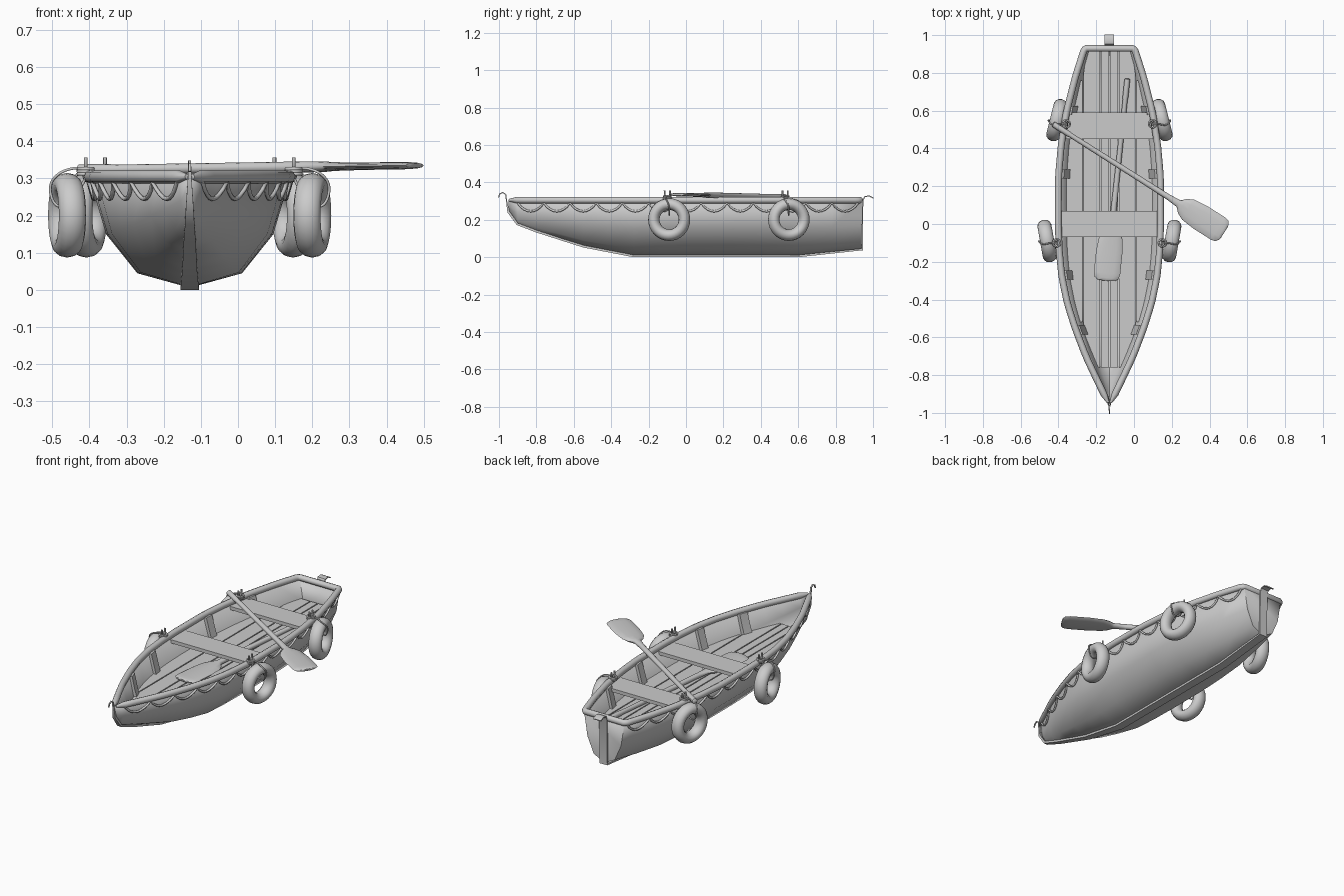
import bpy, bmesh, math
from mathutils import Vector, Matrix

if "Cube" in bpy.data.objects:
    bpy.data.objects.remove(bpy.data.objects["Cube"])

CX, TOP, FLOOR = -0.13, 0.305, 0.19
# hull stations: y, half width at the rail, keel height
ST = [(-.95, .004, .25), (-.9, .03, .18), (-.8, .078, .138), (-.7, .125, .105), (-.55, .182, .058), (-.42, .223, .032),
      (-.28, .252, .008), (-.14, .266, .006), (0, .271, .006), (.25, .27, .006), (.42, .255, .006),
      (.6, .226, .008), (.78, .18, .024), (.937, .13, .043)]


def lerp(table, t):
    for a, b in zip(table, table[1:]):
        if t <= b[0]:
            break
    k = (t - a[0]) / (b[0] - a[0]) if b[0] != a[0] else 0
    k = min(1, max(0, k))
    return [p + (q - p) * k for p, q in zip(a, b)]


def section(y):
    _, w, zk = lerp(ST, y)
    h = TOP - zk
    return [(w * fx, zk + h * fz) for fx, fz in ((0, 0), (.52, .13), (.83, .48), (1, 1))]


def half_width(y, z):
    s = [(b, a) for a, b in section(y)]
    return 0 if z < s[0][0] else lerp(s, z)[1]


def loft(name, rings, closed=True, caps=(True, True), matrix=None):
    bm = bmesh.new()
    vs = [[bm.verts.new(p) for p in r] for r in rings]
    n = len(vs[0])
    for a, b in zip(vs, vs[1:]):
        for i in range(n if closed else n - 1):
            j = (i + 1) % n
            bm.faces.new((a[i], a[j], b[j], b[i]))
    for r, c in zip((vs[0], vs[-1]), caps):
        if c:
            bm.faces.new(r)
    bmesh.ops.recalc_face_normals(bm, faces=bm.faces)
    me = bpy.data.meshes.new(name)
    bm.to_mesh(me)
    bm.free()
    ob = bpy.data.objects.new(name, me)
    bpy.context.collection.objects.link(ob)
    if matrix:
        ob.matrix_world = matrix
    return ob


def tube(name, pts, r, cyclic=False, smooth=False, res=2):
    cu = bpy.data.curves.new(name, 'CURVE')
    cu.dimensions = '3D'
    cu.bevel_depth, cu.bevel_resolution, cu.use_fill_caps = r, res, True
    cu.resolution_u = 6
    sp = cu.splines.new('NURBS' if smooth else 'POLY')
    sp.points.add(len(pts) - 1)
    for p, co in zip(sp.points, pts):
        p.co = (*co, 1)
    sp.use_cyclic_u = cyclic
    if smooth:
        sp.order_u, sp.use_endpoint_u = 3, not cyclic
    ob = bpy.data.objects.new(name, cu)
    bpy.context.collection.objects.link(ob)
    return ob


# hull shell with transom
rings = []
for y, _, _ in ST:
    s = section(y)
    rings.append([(CX - x, y, z) for x, z in s[:0:-1]] + [(CX + x, y, z) for x, z in s])
hull = loft("hull", rings, closed=False, caps=(False, True))
cen = Vector((CX, 0, .3))
f = hull.data.polygons[len(hull.data.polygons) // 2]
if f.normal.dot(f.center - cen) < 0:
    hull.data.flip_normals()
m = hull.modifiers.new("thickness", 'SOLIDIFY')
m.thickness, m.offset = .008, -1

# gunwale rail, bow to stern and back
ys = [-.945 + i * .045 for i in range(42)] + [.915]
side = [(lerp(ST, y)[1], y) for y in ys] + [(.13, .925), (.122, .93)]
rail = [(CX + w, y, TOP) for w, y in side] + [(CX - w, y, TOP) for w, y in side[::-1]]
gunwale = tube("gunwale", rail, .018)
for i in (0, -1):
    gunwale.data.splines[0].points[i].radius = .4

# keel strip with curled bow and stern ends: y, z, half width
K = [(-1, .318, .003), (-.994, .336, .003), (-.98, .343, .004), (-.967, .335, .004), (-.962, .3, .005),
     (-.955, .24, .009), (-.905, .172, .013), (-.8, .132, .016), (-.55, .052, .02), (-.28, 0, .025),
     (.6, 0, .025), (.945, .037, .025), (.948, .3, .025), (.957, .321, .025), (.978, .325, .025), (1, .313, .025)]
rings = []
for i, (y, z, w) in enumerate(K):
    a, b = K[max(0, i - 1)], K[min(len(K) - 1, i + 1)]
    t = Vector((b[0] - a[0], b[1] - a[1])).normalized()
    d = .006 if i < 5 or i > 11 else .012
    iy, iz = y - t.y * d, z + t.x * d
    rings.append([(CX - w, y, z), (CX + w, y, z), (CX + w, iy, iz), (CX - w, iy, iz)])
loft("keel", rings)

# floor planks clipped to the hull
E = [-.26, -.14, -.048, 0, .048, .14, .26]
for n, (a, b) in enumerate(zip(E, E[1:])):
    rings = []
    for i in range(43):
        y = -.76 + i * .04
        h = half_width(y, FLOOR - .012) - .006
        x0, x1 = max(a + .003, -h), min(b - .003, h)
        if x1 - x0 > .003:
            rings.append([(CX + x0, y, FLOOR - .012), (CX + x1, y, FLOOR - .012),
                          (CX + x1, y, FLOOR), (CX + x0, y, FLOOR)])
    loft(f"floor_plank_{n}", rings)

# seats
for n, (y0, y1) in enumerate(((-.07, .07), (.45, .59))):
    rings = []
    for y in (y0, y1):
        h = half_width(y, .275) - .004
        rings.append([(CX - h, y, .27), (CX + h, y, .27), (CX + h, y, .29), (CX - h, y, .29)])
    loft(f"seat_{n}", rings)

for s in (-1, 1):
    tag = "left" if s < 0 else "right"
    # inner ribs
    for n, yc in enumerate((-.56, -.27, .265, .6)):
        rings = []
        for y in (yc - .024, yc + .024):
            zs = (.17, .235, .3)
            o = [half_width(y, z) - .004 for z in zs]
            rings.append([(CX + s * x, y, z) for x, z in zip(o, zs)] +
                         [(CX + s * (x - .022), y, z) for x, z in list(zip(o, zs))[::-1]])
        loft(f"rib_{tag}_{n}", rings)

    # scalloped grab rope along the side
    pts = []
    for i in range(13 * 8 + 1):
        y = -.9 + i * 1.82 / 104
        z = .29 - .045 * math.sin(math.pi * (i % 8) / 8) ** .8
        pts.append((CX + s * (half_width(y, z) + .006), y, z))
    tube(f"grab_rope_{tag}", pts, .006, res=1)

    # ring fenders, their ropes and the oarlocks
    for n, (y, tx, ang, px) in enumerate(((-.09, .33, -10, .28), (.55, .278, 14, .228))):
        bpy.ops.mesh.primitive_torus_add(major_segments=32, minor_segments=12, major_radius=.083, minor_radius=.031,
                                         location=(CX + s * tx, y, .201),
                                         rotation=(0, math.pi / 2, math.radians(s * ang)))
        fender = bpy.context.object
        fender.name = f"fender_{tag}_{n}"
        fender.scale.z = 1.2
        yp = -.1 if n == 0 else .53
        X = lambda d: CX + s * (px + d)
        tube(f"fender_rope_{tag}_{n}", [(X(-.01), yp, .325), (X(.03), yp, .33), (X(.075), yp - .01, .315),
             (X(.1), y, .28), (X(.085), y, .225), (X(.05), y, .225), (X(.015), yp + .01, .27)],
             .004, True, True, 1)
        for k in range(3):
            c = [(X(.02 * math.cos(a)), yp + .02 * math.sin(a), .312 + .007 * k)
                 for a in (j * math.pi / 5 for j in range(10))]
            tube(f"rope_coil_{tag}_{n}_{k}", c, .005, True, res=1)
        tube(f"oarlock_{tag}_{n}", [(X(0), yp - .014, .356), (X(0), yp - .014, .332), (X(0), yp - .006, .324),
             (X(0), yp + .006, .324), (X(0), yp + .014, .332), (X(0), yp + .014, .356)], .005)


# oars: distance along, half width, half thickness
def oar(name, start, end):
    prof = [(0, .01, .01), (.004, .015, .015), (.1, .015, .015), (.11, .013, .013), (.72, .015, .015),
            (.785, .02, .014), (.81, .045, .012), (.845, .062, .011), (.92, .07, .01), (1.03, .07, .01),
            (1.055, .064, .009), (1.068, .045, .007), (1.07, .03, .005)]
    a, b = Vector(start), Vector(end)
    u = (b - a).normalized()
    v = Vector((0, 0, 1)).cross(u).normalized()
    w = u.cross(v)
    M = Matrix.Translation(a) @ Matrix((u, v, w)).transposed().to_4x4()
    k = (b - a).length / 1.07
    rings = [[(d * k, p * math.cos(t), q * math.sin(t)) for t in (j * math.pi / 6 for j in range(12))]
             for d, p, q in prof]
    loft(name, rings, matrix=M)


oar("oar_across", (-.43, .53, .323), (.478, -.045, .335))
oar("oar_on_floor", (-.035, .77, .206), (-.147, -.3, .204))

# smooth shading with sharp edges kept
bpy.ops.object.select_all(action='DESELECT')
for ob in bpy.context.scene.objects:
    if ob.type == 'MESH':
        ob.select_set(True)
        bpy.context.view_layer.objects.active = ob
bpy.ops.object.shade_smooth_by_angle(angle=math.radians(40))
